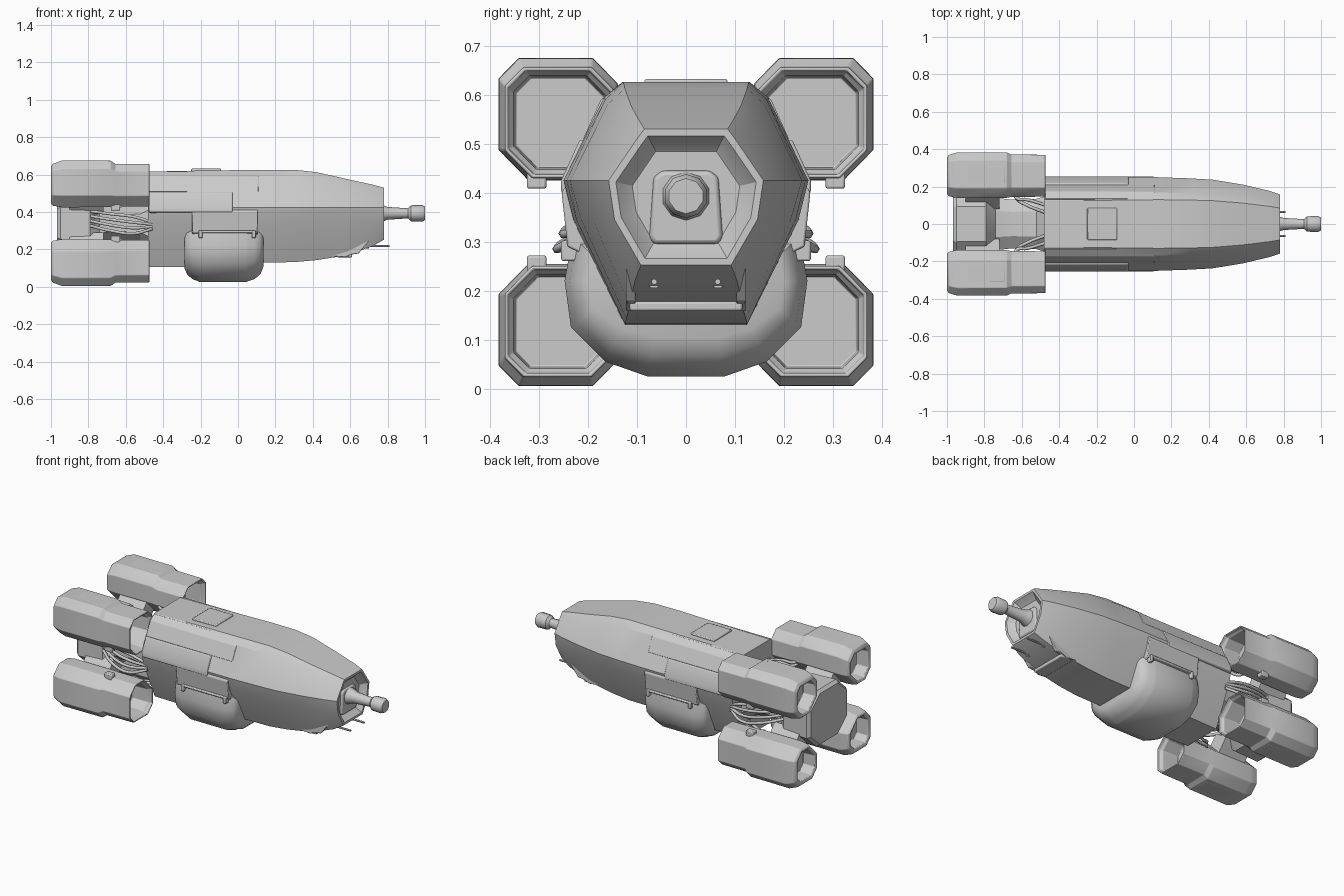
import bpy, bmesh, math

if "Cube" in bpy.data.objects:
    bpy.data.objects.remove(bpy.data.objects["Cube"])


def finish(name, bm, angle=28, mirror=False, bevel=0.0):
    bmesh.ops.recalc_face_normals(bm, faces=bm.faces)
    me = bpy.data.meshes.new(name)
    bm.to_mesh(me)
    bm.free()
    me.shade_smooth()
    me.set_sharp_from_angle(angle=math.radians(angle))
    ob = bpy.data.objects.new(name, me)
    bpy.context.collection.objects.link(ob)
    if bevel:
        b = ob.modifiers.new("Bevel", 'BEVEL')
        b.width, b.segments, b.limit_method = bevel, 2, 'ANGLE'
        b.angle_limit = math.radians(25)
    if mirror:
        m = ob.modifiers.new("Mirror", 'MIRROR')
        m.use_axis = (False, True, False)
    return ob


def loft(sections):
    """Skin a list of (x, [(y, z), ...]) rings and cap both ends."""
    bm = bmesh.new()
    rings = [[bm.verts.new((x, y, z)) for y, z in pts] for x, pts in sections]
    n = len(rings[0])
    for a, b in zip(rings, rings[1:]):
        for i in range(n):
            bm.faces.new((a[i], a[(i + 1) % n], b[(i + 1) % n], b[i]))
    bm.faces.new(rings[0])
    bm.faces.new(rings[-1])
    return bm


def symmetric(half):
    """Close a half outline (top to bottom) across y = 0."""
    return half + [(-y, z) for y, z in reversed(half)]


def octagon(cy, cz, hy, hz, cuts, s=1):
    """Chamfered box; cuts are corner fractions: outer-far, inner-far, inner-near, outer-near."""
    pts = []
    for (sy, sz), c, order in zip(((1, 1), (-1, 1), (-1, -1), (1, -1)), cuts, (0, 1, 0, 1)):
        pair = [(cy + sy * hy, cz + s * sz * hz * (1 - c)), (cy + sy * hy * (1 - c), cz + s * sz * hz)]
        pts += pair[::-1] if order else pair
    return pts


def box(name, x, y, z, mirror=False, bevel=0.005):
    pts = [(y[0], z[0]), (y[1], z[0]), (y[1], z[1]), (y[0], z[1])]
    return finish(name, loft([(x[0], pts), (x[1], pts)]), mirror=mirror, bevel=bevel)


def spin_x(name, profile, cy, cz, n, mirror=False):
    """Turned part along x from (x, radius) pairs."""
    secs = [(x, [(cy + r * math.cos(2 * math.pi * (i + .5) / n), cz + r * math.sin(2 * math.pi * (i + .5) / n))
                 for i in range(n)]) for x, r in profile]
    return finish(name, loft(secs), mirror=mirror, angle=40)


def cable(name, pts, r=0.009):
    cu = bpy.data.curves.new(name, 'CURVE')
    cu.dimensions = '3D'
    cu.bevel_depth, cu.bevel_resolution, cu.resolution_u = r, 1, 5
    cu.use_fill_caps = True
    sp = cu.splines.new('BEZIER')
    sp.bezier_points.add(len(pts) - 1)
    for p, co in zip(sp.bezier_points, pts):
        p.co = co
        p.handle_left_type = p.handle_right_type = 'AUTO'
    ob = bpy.data.objects.new(name, cu)
    bpy.context.collection.objects.link(ob)


# Main hull: x, top z / half width, shoulder, waist width, flank, bottom width / z
hull_rows = [
    (-0.48, .616, .125, .590, .165, .247, .230, .120, .105),
    (-0.28, .620, .125, .592, .168, .250, .232, .125, .105),
    (0.13, .626, .130, .594, .168, .250, .230, .125, .130),
    (0.30, .626, .128, .590, .165, .244, .224, .125, .132),
    (0.42, .613, .125, .580, .160, .237, .214, .122, .143),
    (0.58, .577, .112, .550, .143, .211, .190, .115, .168),
    (0.72, .546, .095, .525, .120, .178, .162, .105, .218),
    (0.78, .530, .085, .510, .100, .158, .146, .092, .252)]
hull = loft([(x, symmetric([(wt, zt), (ws, zs), (wm, .425), (wf, .345), (wb, zb)]))
             for x, zt, wt, zs, ws, wm, wf, wb, zb in hull_rows])
# Recessed nose ring
hull.faces.ensure_lookup_table()
nose = hull.faces[-1]
hull.normal_update()
if nose.normal.x < 0:
    nose.normal_flip()
for thick, depth in ((.014, 0), (.016, -.022), (.016, -.015)):
    bmesh.ops.inset_region(hull, faces=[nose], thickness=thick, depth=depth, use_even_offset=True)
finish("hull", hull, angle=22)

# Gun housing and nose gun
housing = [(.055, .455), (.075, .44), (.085, .30), (.075, .285)]
finish("gun_housing", loft([(.70, symmetric(housing)),
       (.755, symmetric([(y * .85, .37 + (z - .37) * .85) for y, z in housing]))]), bevel=.006)
spin_x("nose_gun", [(.72, .06), (.77, .045), (.80, .034), (.91, .027), (.925, .043), (.985, .045),
                    (1.0, .036)], 0, .393, 10)

# Chin turret bay with side fins, sill and twin barrels
fin = [(.50, .165), (.575, .158), (.60, .172), (.645, .178), (.70, .245), (.55, .26)]
bm = bmesh.new()
f = bm.faces.new([bm.verts.new((x, .103, z)) for x, z in fin])
ext = bmesh.ops.extrude_face_region(bm, geom=[f])
bmesh.ops.translate(bm, verts=[v for v in ext["geom"] if isinstance(v, bmesh.types.BMVert)], vec=(0, .02, 0))
finish("chin_fin", bm, mirror=True, bevel=.003)
box("chin_sill", (.53, .61), (-.115, .115), (.158, .178))
spin_x("chin_barrel", [(.62, .014), (.70, .014), (.70, .006), (.81, .006)], .065, .218, 8, mirror=True)

# Belly pod with rounded ends
pod = [(.232, .31), (.248, .22), (.235, .125), (.165, .055), (.08, .025)]
pod_secs = [(-.285, .62), (-.272, .78), (-.245, .91), (-.215, .97), (-.205, 1), (.045, 1), (.055, .97),
            (.09, .91), (.12, .77), (.135, .58)]
finish("belly_pod", loft([(x, symmetric([(y * (.55 + .45 * s), .215 + (z - .215) * s) for y, z in pod]))
                          for x, s in pod_secs]), angle=38)

# Saddle panels that hang the pod from the hull
finish("pod_saddle", loft([(x, [(.20, .27), (.242, .29), (.254, .40), (.247, .412), (.20, .412)])
                           for x in (-.245, .105)]), mirror=True, bevel=.004)
box("saddle_rail", (-.20, .085), (.22, .254), (.288, .302), mirror=True)
for i, x in enumerate((-.21, .075)):
    box(f"saddle_strap_{i}", (x, x + .02), (.22, .255), (.26, .302), mirror=True)

# Hull armour plates on flanks and roof
finish("flank_plate", loft([(x, [(.19, .508), (.217, .508), (.255, .425), (.255, .40), (.22, .39)])
                            for x in (-.475, -.03)]), mirror=True, bevel=.004)
finish("shoulder_plate", loft([(x, [(.19, .508), (.211, .508), (.174, .590), (.135, .619), (.12, .60)])
                               for x in (-.475, .11)]), mirror=True, bevel=.003)
box("roof_hatch", (-.25, -.09), (-.085, .085), (.60, .632))

# Rear core: neck, thrust frame and end plate
core = [(-.47, .15, .15), (-.52, .135, .10), (-.65, .13, .085), (-.74, .14, .10),
        (-.79, .185, .165), (-.95, .19, .17), (-.968, .175, .155)]
finish("rear_core", loft([(x, octagon(0, .34, hy, hz, (.5,) * 4)) for x, hy, hz in core]))

# Four engine nacelles, open at both ends: x, half width, half height, outward shift
eng = [(-.60, .090, .092, 0), (-.50, .094, .096, 0), (-.488, .104, .104, 0), (-.474, .106, .106, 0),
       (-.474, .112, .113, 0), (-.655, .113, .114, 0), (-.68, .121, .124, .008), (-.94, .122, .125, .008),
       (-.96, .119, .120, .006), (-.99, .110, .112, .003), (-1.0, .098, .10, 0), (-.995, .084, .086, 0),
       (-.92, .078, .08, 0)]
cuts = (.34, .42, .75, .50)
for label, s in (("upper", 1), ("lower", -1)):
    cz = .34 + s * .203
    finish(f"{label}_engine", loft([(x, octagon(.258 + .4 * d, cz + s * d * .9, hy, hz, cuts, s))
                                    for x, hy, hz, d in eng]), mirror=True, bevel=.004)
    # Raised rib on the far face of each nacelle
    zs = sorted((cz + s * .115, cz + s * .132))
    box(f"{label}_engine_rib", (-.94, -.69), (.215, .31), zs, mirror=True)
    # Pylon from core to nacelle
    finish(f"{label}_pylon", loft([(x, [(.08, .34 + s * .10), (.17, .34 + s * .05), (.26, .34 + s * .16),
                                        (.18, .34 + s * .22)]) for x in (-.90, -.72)]), mirror=True)
    # Cable clip under each nacelle
    zs = sorted((cz - s * .10, cz - s * .135))
    box(f"{label}_clip", (-.68, -.63), (.285, .325), zs, mirror=True)

# Cable bundles between hull and core
for side in (-1, 1):
    for i in range(4):
        z = .285 + .03 * i
        cable(f"side_cable_{side}_{i}", [(-.46, side * .22, .31 + .012 * i), (-.56, side * (.262 - .012 * i), z),
              (-.68, side * (.245 - .01 * i), z + .015), (-.80, side * .17, .33 + .025 * i)])
    for up in (-1, 1):
        for i in range(2):
            cable(f"inner_cable_{side}_{up}_{i}",
                  [(-.47, side * (.06 + .04 * i), .34 + up * .16), (-.57, side * (.10 + .03 * i), .34 + up * .17),
                   (-.63, side * .14, .34 + up * (.15 + .02 * i)), (-.64, side * .20, .34 + up * .17)])
